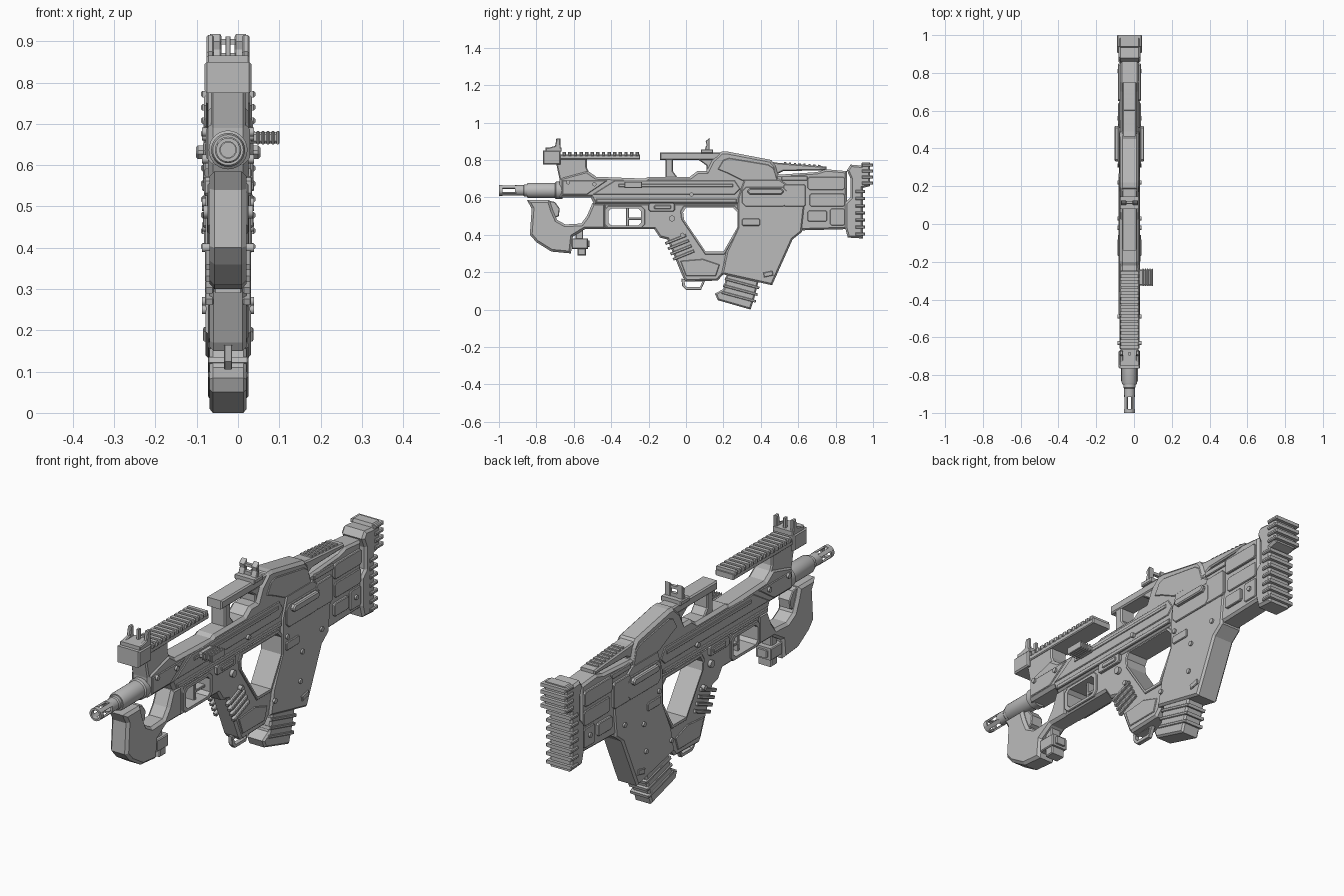
import bpy, bmesh, math
from mathutils import Matrix

CX = -0.024          # centre plane of the body
grey = bpy.data.materials.new("plain grey")
grey.diffuse_color = (0.5, 0.5, 0.5, 1)


def finish(name, bm, smooth=False):
    bmesh.ops.recalc_face_normals(bm, faces=bm.faces)
    me = bpy.data.meshes.new(name)
    bm.to_mesh(me)
    bm.free()
    me.materials.append(grey)
    ob = bpy.data.objects.new(name, me)
    bpy.context.collection.objects.link(ob)
    bpy.ops.object.select_all(action='DESELECT')
    bpy.context.view_layer.objects.active = ob
    ob.select_set(True)
    if smooth:
        bpy.ops.object.shade_smooth_by_angle(angle=math.radians(35))
    return ob


def solids(name, items, bevel=0.004, holes=()):
    """Side profiles (y, z) extruded from x0 to x1, rims chamfered, holes cut through."""
    bm = bmesh.new()
    for pts, x0, x1 in items:
        a = [bm.verts.new((x0, y, z)) for y, z in pts]
        b = [bm.verts.new((x1, y, z)) for y, z in pts]
        bm.faces.new(a)
        bm.faces.new(b[::-1])
        for i in range(len(pts)):
            j = (i + 1) % len(pts)
            bm.faces.new((a[i], b[i], b[j], a[j]))
    bmesh.ops.recalc_face_normals(bm, faces=bm.faces)
    if bevel:
        rim = [e for e in bm.edges if abs(e.verts[0].co.x - e.verts[1].co.x) < 1e-6]
        bmesh.ops.bevel(bm, geom=rim, offset=bevel, segments=1, profile=0.5,
                        affect='EDGES', clamp_overlap=True)
    ob = finish(name, bm)
    for h in holes:
        cutter = solids("cutter", mid(h, 0.3), 0)
        cutter.hide_render = True
        mod = ob.modifiers.new("cut", 'BOOLEAN')
        mod.operation, mod.solver, mod.object = 'DIFFERENCE', 'EXACT', cutter
        bpy.context.view_layer.objects.active = ob
        bpy.ops.object.modifier_apply(modifier=mod.name)
        bpy.data.objects.remove(cutter)
    return ob


def mid(pts, hw):
    return [(pts, CX - hw, CX + hw)]


def sides(pts, inner, outer):
    return [(pts, CX - outer, CX - inner), (pts, CX + inner, CX + outer)]


def rect(y0, y1, z0, z1):
    return [(y0, z0), (y1, z0), (y1, z1), (y0, z1)]


def bar(y, z, length, width, deg):
    c, s = math.cos(math.radians(deg)), math.sin(math.radians(deg))
    return [(y + u * c - v * s, z + u * s + v * c)
            for u, v in rect(-length / 2, length / 2, -width / 2, width / 2)]


def oct_rect(y0, y1, z0, z1, c):
    return [(y0 + c, z0), (y1 - c, z0), (y1, z0 + c), (y1, z1 - c),
            (y1 - c, z1), (y0 + c, z1), (y0, z1 - c), (y0, z0 + c)]


def scaled(pts, k):
    cy, cz = (sum(p[i] for p in pts) / len(pts) for i in (0, 1))
    return [(cy + (y - cy) * k, cz + (z - cz) * k) for y, z in pts]


def lathe(name, pts, z=0.637, seg=28):
    """Closed (y, radius) profile turned about the barrel axis."""
    bm = bmesh.new()
    rings = [[bm.verts.new((CX + r * math.cos(t), y, z + r * math.sin(t))) for y, r in pts]
             for t in (2 * math.pi * i / seg for i in range(seg))]
    for i in range(seg):
        a, b = rings[i], rings[(i + 1) % seg]
        for k in range(len(pts)):
            m = (k + 1) % len(pts)
            bm.faces.new((a[k], a[m], b[m], b[k]))
    return finish(name, bm, True)


def discs(name, spots, r, inner, outer, seg=14):
    bm = bmesh.new()
    for y, z in spots:
        for s in (-1, 1):
            m = Matrix.Translation((CX + s * (inner + outer) / 2, y, z)) @ Matrix.Rotation(math.pi / 2, 4, 'Y')
            bmesh.ops.create_cone(bm, cap_ends=True, segments=seg, radius1=r, radius2=r,
                                  depth=outer - inner, matrix=m)
    return finish(name, bm, True)


# Main shells
solids("upper_receiver", mid([
    (-0.675, 0.60), (-0.675, 0.70), (-0.66, 0.71), (-0.53, 0.745), (-0.48, 0.71), (-0.22, 0.70),
    (-0.20, 0.71), (0.02, 0.71), (0.06, 0.74), (0.11, 0.74), (0.14, 0.80), (0.19, 0.845),
    (0.22, 0.845), (0.455, 0.80), (0.48, 0.77), (0.50, 0.70), (0.50, 0.56), (-0.49, 0.56),
    (-0.51, 0.60)], 0.049), 0.013)
trigger_hole = [(0.0, 0.545), (0.25, 0.545), (0.275, 0.52), (0.275, 0.44), (0.20, 0.31),
                (0.105, 0.31), (-0.01, 0.48), (-0.015, 0.52)]
window = oct_rect(-0.415, -0.24, 0.45, 0.54, 0.015)
solids("lower_frame_and_grip", mid([
    (-0.44, 0.57), (-0.44, 0.43), (-0.17, 0.43), (-0.14, 0.385), (-0.10, 0.375), (-0.015, 0.17),
    (0.0, 0.15), (0.17, 0.155), (0.20, 0.19), (0.23, 0.31), (0.31, 0.44), (0.31, 0.57)], 0.045),
    0.01, [trigger_hole, window])
solids("rear_shell", mid([
    (0.275, 0.60), (0.275, 0.44), (0.215, 0.31), (0.19, 0.19), (0.46, 0.13), (0.57, 0.375),
    (0.62, 0.415), (0.64, 0.60), (0.50, 0.70), (0.31, 0.70)], 0.055), 0.009)
solids("stock_body", mid([
    (0.48, 0.42), (0.86, 0.43), (0.86, 0.74), (0.75, 0.75), (0.70, 0.735), (0.48, 0.72)], 0.049), 0.01)

# Rims around openings, lower edge ridge and side armour
solids("trigger_rim", sides(scaled(trigger_hole, 1.1), 0.04, 0.051), 0.003, [trigger_hole])
solids("window_rim", sides(oct_rect(-0.435, -0.22, 0.435, 0.555, 0.02), 0.04, 0.05), 0.003, [window])
solids("window_latch", mid(rect(-0.32, -0.305, 0.44, 0.55), 0.025)
       + mid(rect(-0.31, -0.23, 0.48, 0.492), 0.025), 0.002)
solids("side_ridge", sides(rect(-0.48, 0.27, 0.572, 0.592), 0.04, 0.057), 0.003)
solids("upper_side_plate", sides([
    (-0.50, 0.615), (0.26, 0.615), (0.29, 0.645), (0.26, 0.69), (-0.38, 0.69)], 0.04, 0.053), 0.003)
solids("front_side_plate", sides([
    (-0.66, 0.615), (-0.53, 0.615), (-0.42, 0.69), (-0.66, 0.69)], 0.04, 0.053), 0.003)
solids("hump_side_plate", sides([
    (0.30, 0.69), (0.49, 0.69), (0.47, 0.755), (0.44, 0.775), (0.23, 0.81), (0.20, 0.80),
    (0.17, 0.75), (0.22, 0.73)], 0.04, 0.053), 0.003)
solids("slide_slot_strip", sides(rect(-0.36, 0.25, 0.656, 0.672), 0.045, 0.057), 0.002)

# Raised side details
details = [(oct_rect(-0.20, -0.06, 0.525, 0.57, 0.008), 0.058),
           (oct_rect(0.30, 0.395, 0.448, 0.487, 0.006), 0.061),
           (oct_rect(0.30, 0.54, 0.55, 0.655, 0.02), 0.061),
           (bar(0.44, 0.19, 0.05, 0.025, 12), 0.061),
           (oct_rect(0.52, 0.64, 0.55, 0.67, 0.01), 0.060),
           (oct_rect(0.65, 0.85, 0.64, 0.71, 0.01), 0.060),
           (oct_rect(0.51, 0.65, 0.69, 0.715, 0.004), 0.056),
           (oct_rect(0.65, 0.755, 0.47, 0.53, 0.008), 0.060),
           (oct_rect(0.66, 0.85, 0.55, 0.62, 0.01), 0.055),
           (oct_rect(0.77, 0.85, 0.45, 0.54, 0.008), 0.055),
           (oct_rect(-0.17, -0.08, 0.537, 0.558, 0.004), 0.063)]
solids("side_panels", [i for p, w in details for i in sides(p, 0.035, w)], 0.003)
solids("long_side_pads", sides(oct_rect(0.33, 0.52, 0.615, 0.648, 0.012), 0.05, 0.078), 0.005)
solids("grip_ribs", [i for k in range(4) for i in
                     sides(bar(-0.055 + 0.014 * k, 0.375 - 0.028 * k, 0.12, 0.015, 22), 0.035, 0.056)], 0.003)
solids("grip_cheek", sides([(0.0, 0.18), (0.16, 0.18), (0.18, 0.24), (0.09, 0.27), (-0.03, 0.26)],
                           0.035, 0.049), 0.003)
discs("screws", [(-0.66 + 0.03, 0.68), (-0.49, 0.67), (0.03, 0.615), (0.42, 0.40), (0.405, 0.27),
                 (0.22, 0.25), (-0.02, 0.40), (0.31, 0.51), (0.56, 0.45), (0.81, 0.50)], 0.011, 0.035, 0.063)
discs("selector_discs", [(-0.075, 0.487)], 0.016, 0.035, 0.06)

# Barrel and slotted muzzle
lathe("barrel", [(-0.85, 0.022), (-0.85, 0.037), (-0.84, 0.041), (-0.70, 0.041), (-0.695, 0.047),
                 (-0.66, 0.047), (-0.66, 0.022)])
lathe("muzzle_base", [(-0.915, 0.018), (-0.915, 0.028), (-0.87, 0.028), (-0.865, 0.032),
                      (-0.85, 0.032), (-0.80, 0.024), (-0.80, 0.018)])
lathe("muzzle_tip", [(-1.0, 0.020), (-1.0, 0.029), (-0.98, 0.029), (-0.98, 0.020)])
bm = bmesh.new()
for i in range(4):
    m = (Matrix.Translation((CX, -0.95, 0.637)) @ Matrix.Rotation(math.radians(45 + 90 * i), 4, 'Y')
         @ Matrix.Translation((0.0245, 0, 0)) @ Matrix.Diagonal((0.008, 0.09, 0.018, 1)))
    bmesh.ops.create_cube(bm, size=1, matrix=m)
finish("muzzle_slats", bm)

# Front grip with accessory box
solids("front_grip", mid([
    (-0.85, 0.585), (-0.73, 0.585), (-0.712, 0.53), (-0.69, 0.48), (-0.645, 0.455), (-0.56, 0.46),
    (-0.53, 0.50), (-0.50, 0.57), (-0.43, 0.57), (-0.43, 0.43), (-0.54, 0.43), (-0.605, 0.39),
    (-0.615, 0.30), (-0.72, 0.31), (-0.80, 0.36), (-0.835, 0.40), (-0.825, 0.54)], 0.045), 0.012)
solids("front_grip_hook", mid([(-0.745, 0.585), (-0.70, 0.575), (-0.675, 0.54), (-0.68, 0.50),
                               (-0.72, 0.48)], 0.03), 0.004)
solids("accessory_box", mid(rect(-0.61, -0.525, 0.325, 0.38), 0.04)
       + mid(rect(-0.58, -0.535, 0.29, 0.33), 0.034)
       + mid(rect(-0.545, -0.515, 0.335, 0.37), 0.025) + mid(rect(-0.59, -0.55, 0.37, 0.43), 0.025), 0.004)

# Sling loop, magazine with ribs
solids("grip_loop", mid([(-0.025, 0.165), (-0.02, 0.125), (0.0, 0.105), (0.08, 0.105), (0.105, 0.16)], 0.01),
       0.002, [[(-0.008, 0.15), (-0.005, 0.13), (0.005, 0.12), (0.075, 0.12), (0.088, 0.15)]])
solids("magazine", mid([
    (0.22, 0.20), (0.39, 0.16), (0.365, 0.06), (0.345, 0.0), (0.17, 0.05), (0.155, 0.085),
    (0.20, 0.11)], 0.045), 0.008)
solids("magazine_ribs", [i for k in range(3) for i in
                         mid(bar(0.30 - 0.009 * k, 0.14 - 0.036 * k, 0.19, 0.014, -15), 0.049)], 0.003)

# Stock top plate and ribbed shoulder pad
solids("stock_top_plate", mid([(0.46, 0.71), (0.46, 0.79), (0.49, 0.785), (0.75, 0.765), (0.75, 0.745),
                               (0.52, 0.74)], 0.038), 0.006)
solids("stock_top_ribs", [i for k in range(8) for i in
                          mid(bar(0.53 + 0.026 * k, 0.782 - 0.002 * k, 0.012, 0.012, -4), 0.03)], 0.002)
solids("shoulder_pad", mid([
    (0.85, 0.44), (0.865, 0.385), (0.945, 0.38), (0.945, 0.65), (0.985, 0.66), (0.985, 0.785),
    (0.94, 0.785), (0.935, 0.77), (0.88, 0.775), (0.86, 0.745), (0.88, 0.70), (0.88, 0.60),
    (0.85, 0.57)], 0.058), 0.01)
solids("pad_lower_ribs", [i for k in range(7) for i in
                          mid(rect(0.905, 0.958, 0.395 + 0.038 * k, 0.411 + 0.038 * k), 0.066)], 0.004)
solids("pad_upper_ribs", [i for k in range(4) for i in
                          mid(rect(0.94, 1.0, 0.668 + 0.032 * k, 0.684 + 0.032 * k), 0.066)], 0.004)

# Top rails
solids("front_rail", mid(rect(-0.765, -0.245, 0.803, 0.828), 0.048), 0.004)
solids("front_rail_teeth", [i for k in range(14) for i in
                            mid(rect(-0.66 + 0.03 * k, -0.642 + 0.03 * k, 0.82, 0.842), 0.052)], 0.005)
solids("front_rail_block", mid(rect(-0.765, -0.67, 0.775, 0.85), 0.057), 0.006)
solids("front_rail_riser", mid([(-0.70, 0.81), (-0.675, 0.69), (-0.50, 0.69), (-0.53, 0.76), (-0.53, 0.81)],
                               0.042), 0.006)
solids("rear_rail", mid([(-0.14, 0.80), (0.20, 0.80), (0.20, 0.84), (-0.14, 0.84)], 0.04), 0.006)
solids("rear_rail_leg", mid([(-0.11, 0.81), (-0.11, 0.70), (-0.04, 0.70), (-0.07, 0.74), (-0.07, 0.81)],
                            0.036), 0.005)
solids("rear_rail_brace", mid([(0.06, 0.805), (0.11, 0.77), (0.11, 0.72), (0.18, 0.72), (0.18, 0.805)],
                              0.036), 0.005)

# Sights
wing = [(-0.745, 0.845), (-0.67, 0.845), (-0.672, 0.915), (-0.692, 0.915), (-0.70, 0.875), (-0.735, 0.865)]
solids("front_sight_base", mid(rect(-0.75, -0.665, 0.845, 0.866), 0.052), 0.004)
solids("front_sight_wings", sides(wing, 0.034, 0.052), 0.004)
solids("front_sight_post", mid(rect(-0.695, -0.678, 0.86, 0.912), 0.006), 0.001)
leaf = [(0.095, 0.84), (0.125, 0.84), (0.125, 0.885), (0.125, 0.918), (0.105, 0.90), (0.11, 0.88)]
solids("rear_sight_base", mid(rect(0.08, 0.145, 0.835, 0.856), 0.052), 0.004)
solids("rear_sight_leaf", sides(leaf, 0.016, 0.046) + mid(rect(0.105, 0.122, 0.85, 0.872), 0.02)
       + mid(rect(0.108, 0.122, 0.892, 0.905), 0.02), 0.003)

# Charging handle on the right side only
z0, z1 = 0.653, 0.68
solids("charging_handle", [(oct_rect(-0.325, -0.24, z0, z1, 0.006), CX + 0.045, 0.098)], 0.004)
solids("charging_handle_ribs", [(rect(-0.329, -0.236, z0 - 0.003, z1 + 0.003), 0.045 + 0.012 * k, 0.052 + 0.012 * k)
                                for k in range(5)], 0.002)
